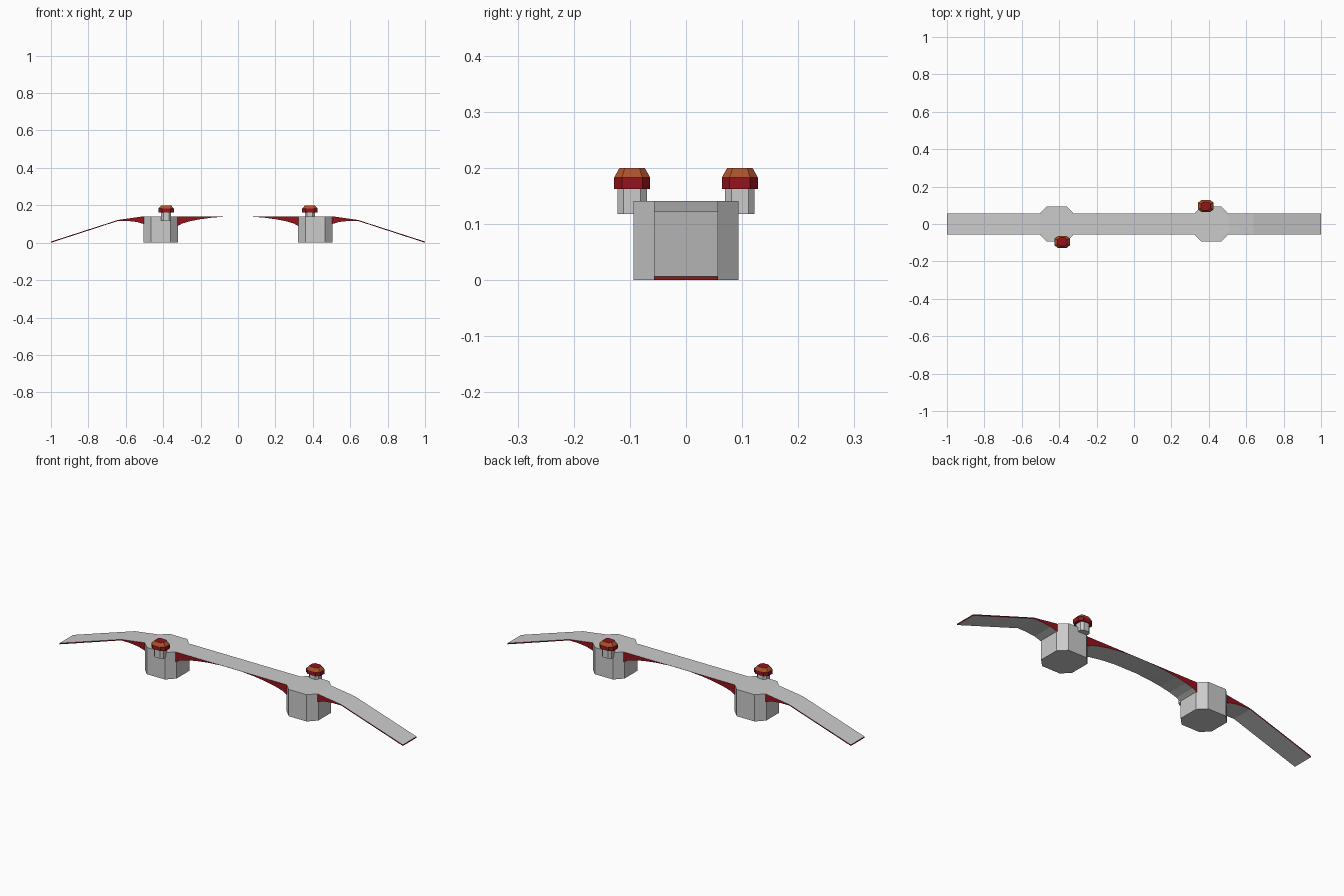
import bpy, bmesh

if "Cube" in bpy.data.objects:
    bpy.data.objects.remove(bpy.data.objects["Cube"])


def material(name, rgb):
    m = bpy.data.materials.new(name)
    m.diffuse_color = (*rgb, 1)
    m.use_nodes = True
    m.node_tree.nodes["Principled BSDF"].inputs["Base Color"].default_value = m.diffuse_color
    return m


RED = material("dark_red", (0.30, 0.006, 0.012))
ORANGE = material("orange", (0.42, 0.085, 0.022))
GREY = material("grey", (0.8, 0.8, 0.8))


def finish(bm, name, mats=()):
    bmesh.ops.recalc_face_normals(bm, faces=bm.faces)
    me = bpy.data.meshes.new(name)
    bm.to_mesh(me)
    bm.free()
    for m in mats:
        me.materials.append(m)
    ob = bpy.data.objects.new(name, me)
    bpy.context.collection.objects.link(ob)
    return ob


def octagon_stack(name, cx, cy, rings, mats=()):
    """Chamfered-rectangle rings (z, half x, half y), capped.
    Side band i uses material i, the caps use the first one."""
    bm = bmesh.new()
    k = 0.57  # flat side ends at this fraction of the half size
    unit = [(1, -k), (1, k), (k, 1), (-k, 1), (-1, k), (-1, -k), (-k, -1), (k, -1)]
    loops = [[bm.verts.new((cx + u * hx, cy + v * hy, z)) for u, v in unit]
             for z, hx, hy in rings]
    for band, (a, b) in enumerate(zip(loops, loops[1:])):
        for i in range(8):
            j = (i + 1) % 8
            bm.faces.new((a[i], a[j], b[j], b[i])).material_index = band
    bm.faces.new(loops[0])
    bm.faces.new(loops[-1])
    return finish(bm, name, mats)


# Deck: stations (x, top z, underside z), mirrored, with red side faces
half = [(0.06, 0.141, 0.1403), (0.14, 0.141, 0.134), (0.205, 0.141, 0.125),
        (0.26, 0.141, 0.114), (0.30, 0.141, 0.102), (0.325, 0.141, 0.088),
        (0.505, 0.141, 0.100), (0.54, 0.136, 0.111), (0.59, 0.129, 0.1165),
        (0.64, 0.122, 0.117), (1.0, 0.006, 0.0)]
stations = [(-x, t, b) for x, t, b in reversed(half)] + half
W = 0.057
bm = bmesh.new()
rows = [[bm.verts.new(p) for p in ((x, -W, t), (x, W, t), (x, W, b), (x, -W, b))]
        for x, t, b in stations]
for r, s in zip(rows, rows[1:]):
    for i in range(4):
        j = (i + 1) % 4
        f = bm.faces.new((r[i], r[j], s[j], s[i]))
        f.material_index = i % 2
bm.faces.new(rows[0]).material_index = 1
bm.faces.new(rows[-1]).material_index = 1
finish(bm, "bridge_deck", (GREY, RED))

for side, label in ((-1, "left"), (1, "right")):
    # Pier, flush with the deck top
    octagon_stack(label + "_pier", side * 0.413, 0,
                  [(0, 0.092, 0.094), (0.141, 0.092, 0.094)])
    # Lamp post and its two-tone cap, on opposite edges of the deck
    lx, ly = side * 0.384, side * 0.096
    octagon_stack(label + "_lamp_post", lx, ly,
                  [(0.118, 0.027, 0.0265), (0.163, 0.027, 0.0265)])
    octagon_stack(label + "_lamp_cap", lx, ly,
                  [(0.162, 0.041, 0.032), (0.183, 0.041, 0.032), (0.2, 0.025, 0.0225)],
                  (RED, ORANGE))
